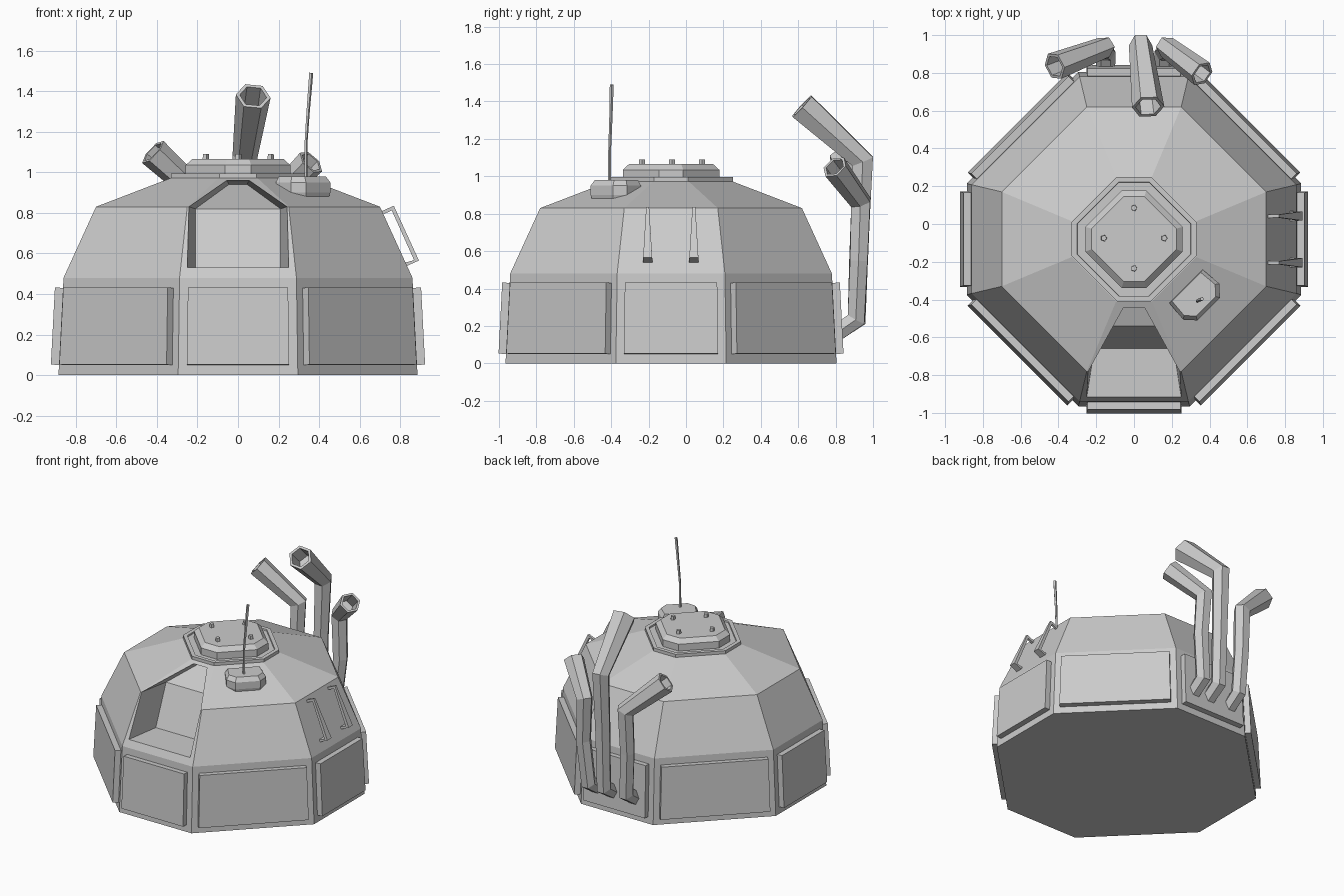
import bpy, bmesh, math
from mathutils import Vector

if "Cube" in bpy.data.objects:
    bpy.data.objects.remove(bpy.data.objects["Cube"], do_unlink=True)

CY = -0.08  # y of the dome axis

grey = bpy.data.materials.new("plain_grey")
grey.use_nodes = True
grey.diffuse_color = (0.6, 0.6, 0.6, 1)
grey.node_tree.nodes["Principled BSDF"].inputs["Base Color"].default_value = (0.6, 0.6, 0.6, 1)


def finish(name, bm):
    bmesh.ops.recalc_face_normals(bm, faces=bm.faces)
    mesh = bpy.data.meshes.new(name)
    bm.to_mesh(mesh)
    bm.free()
    mesh.materials.append(grey)
    obj = bpy.data.objects.new(name, mesh)
    bpy.context.collection.objects.link(obj)
    return obj


def octagon(half, corner, z):
    """Points run anticlockwise, starting with the front edge."""
    pts = []
    for k in range(4):
        a = k * math.pi / 2
        for x in (-corner, corner):
            pts.append(Vector((x * math.cos(a) + half * math.sin(a),
                               CY + x * math.sin(a) - half * math.cos(a), z)))
    return pts


def loft(bm, rings, skip=(), cap_start=True, cap_end=True):
    """Join rings of points with quads; skip holds (tier, side) gaps."""
    vs = [[bm.verts.new(p) for p in ring] for ring in rings]
    n = len(vs[0])
    for t in range(len(vs) - 1):
        for i in range(n):
            if (t, i) not in skip:
                j = (i + 1) % n
                bm.faces.new((vs[t][i], vs[t][j], vs[t + 1][j], vs[t + 1][i]))
    if cap_start:
        bm.faces.new(vs[0][::-1])
    if cap_end:
        bm.faces.new(vs[-1])
    return vs


def tube(name, path, radii, sides=6, hollow=0.0):
    """Mitred tube along a path, with an optional bore at the far end."""
    pts = [Vector(p) for p in path]
    dirs = [(b - a).normalized() for a, b in zip(pts, pts[1:])]
    d = dirs[0]
    ax = Vector((1, 0, 0))
    ax = (ax - d * ax.dot(d)).normalized()
    ay = d.cross(ax)
    offs = [ax * math.cos(i * math.tau / sides) + ay * math.sin(i * math.tau / sides)
            for i in range(sides)]
    rings = []
    for k, (p, r) in enumerate(zip(pts, radii)):
        d0 = dirs[max(k - 1, 0)]
        d1 = dirs[min(k, len(dirs) - 1)]
        n = d0 + d1
        rings.append([p + r * (v - d0 * (v.dot(n) / d0.dot(n))) for v in offs])
        turn = d0.rotation_difference(d1)
        offs = [turn @ v for v in offs]
    if hollow:
        inner = [pts[-1] + v * radii[-1] * 0.78 for v in offs]
        rings += [inner, [p - dirs[-1] * hollow for p in inner]]
    bm = bmesh.new()
    loft(bm, rings)
    return finish(name, bm)


# Dome shell with a recessed window in its front
profile = [(0.885, 0.295, 0), (0.86, 0.288, 0.48), (0.70, 0.25, 0.83), (0.33, 0.095, 0.972)]
rings = [octagon(*p) for p in profile]
bm = bmesh.new()
vs = loft(bm, rings, skip={(1, 0), (2, 0)})


def on_front(z):
    """Y of the front wall at height z."""
    for (h0, _, z0), (h1, _, z1) in zip(profile, profile[1:]):
        if z <= z1:
            return CY - h0 - (h1 - h0) * (z - z0) / (z1 - z0)


opening = [(0.25, 0.53), (0.242, 0.83), (0.055, 0.96)]
recess = [(0.21, -0.66, 0.53), (0.21, -0.54, 0.82), (0.045, -0.24, 0.94)]
outer, inner = {}, {}
for s in (-1, 1):
    outer[s] = [bm.verts.new((s * x, on_front(z), z)) for x, z in opening]
    inner[s] = [bm.verts.new((s * x, y, z)) for x, y, z in recess]
    edge = [vs[t][0 if s < 0 else 1] for t in (1, 2, 3)]
    for k in (0, 1):
        bm.faces.new((edge[k], edge[k + 1], outer[s][k + 1], outer[s][k]))
        bm.faces.new((outer[s][k], outer[s][k + 1], inner[s][k + 1], inner[s][k]))
bm.faces.new((vs[1][0], vs[1][1], outer[1][0], outer[-1][0]))
bm.faces.new((outer[-1][2], outer[1][2], vs[3][1], vs[3][0]))
for k in (0, 2):
    bm.faces.new((outer[-1][k], outer[1][k], inner[1][k], inner[-1][k]))
for k in (0, 1):
    bm.faces.new((inner[-1][k], inner[1][k], inner[1][k + 1], inner[-1][k + 1]))
finish("dome_shell", bm)

# Raised armour plates, one on each lower wall
for i in range(8):
    j = (i + 1) % 8
    a, b, c, d = rings[0][i], rings[0][j], rings[1][j], rings[1][i]
    normal = (b - a).cross(d - a).normalized()
    corners = []
    for z, left, right in ((0.05, (a, d), (b, c)), (0.43, (a, d), (b, c))):
        p = left[0].lerp(left[1], z / 0.48)
        q = right[0].lerp(right[1], z / 0.48)
        m = (q - p).normalized() * 0.042
        corners += [p + m, q - m] if z < 0.1 else [q - m, p + m]
    bm = bmesh.new()
    loft(bm, [[p - normal * 0.01 for p in corners], [p + normal * 0.04 for p in corners]])
    finish("wall_plate", bm)

# Hatch: lipped collar, then a chamfered lid
bm = bmesh.new()
loft(bm, [octagon(h, c, z) for h, c, z in (
    (0.33, 0.09, 0.955), (0.33, 0.09, 0.995), (0.302, 0.08, 0.995), (0.30, 0.08, 0.985))])
finish("hatch_collar", bm)
bm = bmesh.new()
loft(bm, [octagon(h, c, z) for h, c, z in (
    (0.258, 0.065, 0.98), (0.258, 0.065, 1.035), (0.225, 0.055, 1.065))])
finish("hatch_lid", bm)
for k in range(4):
    a = k * math.pi / 2
    x, y = 0.16 * math.cos(a), CY + 0.005 + 0.16 * math.sin(a)
    tube("hatch_stud", [(x, y, 1.055), (x, y, 1.09)], [0.018, 0.016], sides=5)

# Aerial and its base, set diagonally on the roof
base = [(-0.125, 0.085), (-0.135, -0.03), (-0.085, -0.085),
        (0.085, -0.085), (0.135, -0.03), (0.125, 0.085)]
D = math.sqrt(0.5)


def base_ring(scale, z):
    return [Vector((0.335 + (u - v) * D * scale, -0.39 + (u + v) * D * scale, z))
            for u, v in base]


bm = bmesh.new()
loft(bm, [base_ring(0.92, 0.87), base_ring(1, 0.90), base_ring(1, 0.95), base_ring(0.86, 0.98)])
for v in bm.verts:  # turn the flat side to the dome axis
    if v.co.z > 0.96:
        v.co += Vector((-0.006, 0.006, 0))
finish("aerial_base", bm)
tube("aerial", [(0.335, -0.41, 0.95), (0.335, -0.408, 1.15), (0.345, -0.402, 1.3),
                (0.36, -0.397, 1.49)], [0.008, 0.008, 0.009, 0.011], sides=5)

# Grab handles on the left wall, broader towards the foot
handle = [((0.69, 0.80), (0.70, 0.785)), ((0.768, 0.835), (0.758, 0.812)),
          ((0.892, 0.565), (0.868, 0.567)), ((0.825, 0.535), (0.815, 0.552))]
for y in (-0.205, 0.042):
    bm = bmesh.new()
    sections = []
    for (xo, zo), (xi, zi) in handle:
        w = 0.008 + 0.06 * (0.835 - zo)
        sections.append([Vector(p) for p in ((xo, y - w, zo), (xo, y + w, zo),
                                             (xi, y + w, zi), (xi, y - w, zi))])
    loft(bm, sections)
    finish("grab_handle", bm)

# Three exhaust pipes rising from the back wall
pipes = {
    "exhaust_middle": ([(0.03, 0.81, 0.165), (0.03, 0.915, 0.235), (0.03, 0.93, 0.7),
                        (0.035, 0.945, 1.08), (0.075, 0.62, 1.375)],
                       [0.05, 0.052, 0.056, 0.062, 0.086]),
    "exhaust_left": ([(0.16, 0.81, 0.165), (0.16, 0.91, 0.235), (0.19, 0.925, 0.55),
                      (0.175, 0.935, 0.86), (0.36, 0.795, 1.05)],
                     [0.05, 0.052, 0.054, 0.058, 0.072]),
    "exhaust_right": ([(-0.15, 0.81, 0.165), (-0.15, 0.91, 0.235), (-0.165, 0.92, 0.55),
                       (-0.16, 0.935, 0.86), (-0.42, 0.835, 1.10)],
                      [0.05, 0.052, 0.054, 0.058, 0.076]),
}
for name, (path, radii) in pipes.items():
    tube(name, path, radii, hollow=0.15)
